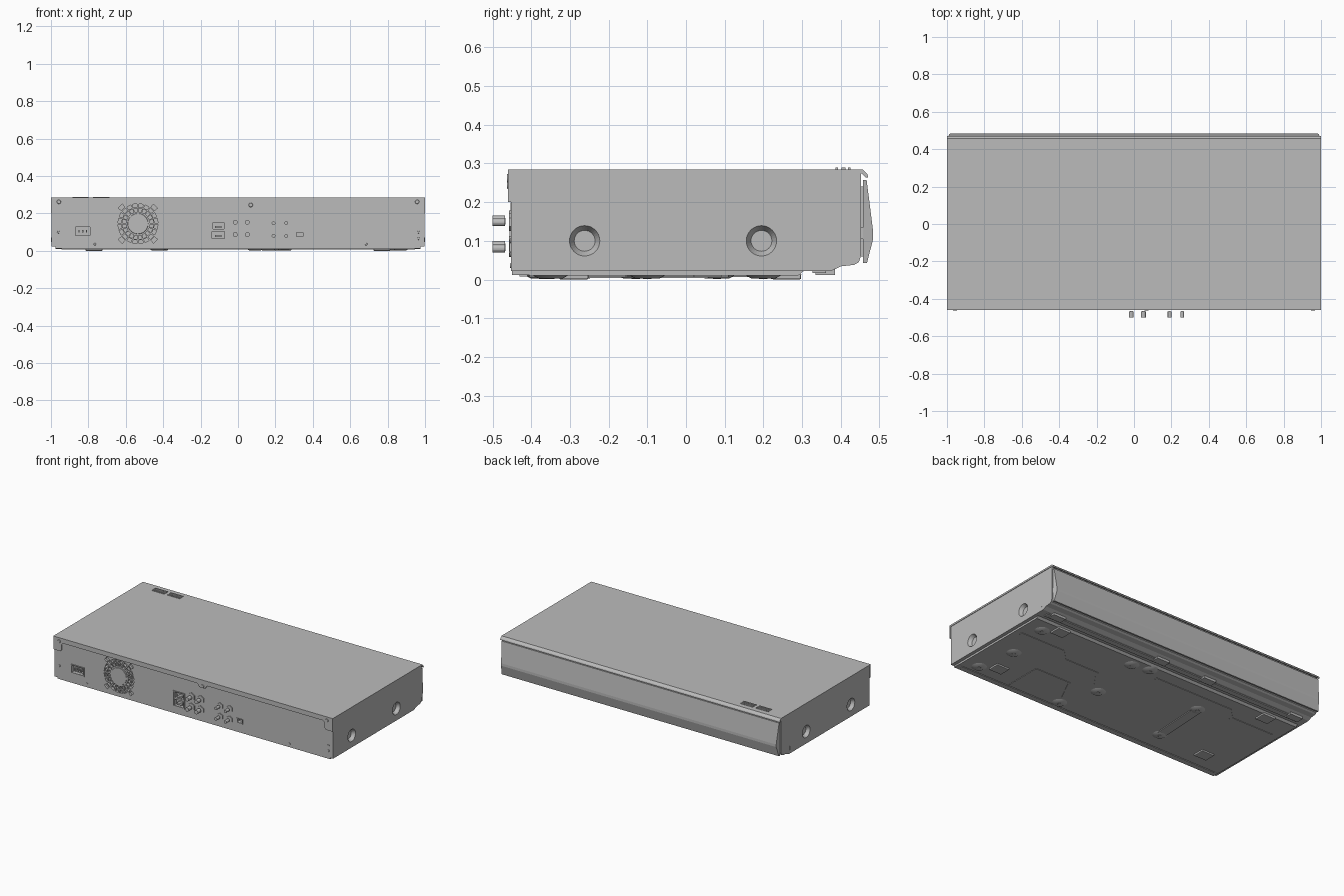
import bpy, bmesh, math
from mathutils import Vector, Matrix

old = bpy.data.objects.get("Cube")
if old:
    bpy.data.objects.remove(old, do_unlink=True)

grey = bpy.data.materials.new("metal grey")
grey.use_nodes = True
COLOUR = (0.5, 0.5, 0.5, 1)
grey.diffuse_color = COLOUR
grey.node_tree.nodes["Principled BSDF"].inputs["Base Color"].default_value = COLOUR


def finish(name, bm, smooth=False):
    bmesh.ops.recalc_face_normals(bm, faces=bm.faces)
    mesh = bpy.data.meshes.new(name)
    bm.to_mesh(mesh)
    bm.free()
    mesh.materials.append(grey)
    ob = bpy.data.objects.new(name, mesh)
    bpy.context.collection.objects.link(ob)
    if smooth:
        bpy.ops.object.select_all(action='DESELECT')
        ob.select_set(True)
        bpy.context.view_layer.objects.active = ob
        bpy.ops.object.shade_smooth_by_angle(angle=math.radians(35))
    return ob


def prism(bm, points, axis, a, b):
    """Extrude a 2D outline along an axis from a to b."""
    place = {'x': lambda p: (a, p[0], p[1]),
             'y': lambda p: (p[0], a, p[1]),
             'z': lambda p: (p[0], p[1], a)}[axis]
    face = bm.faces.new([bm.verts.new(place(p)) for p in points])
    new = bmesh.ops.extrude_face_region(bm, geom=[face])['geom']
    step = Vector([b - a if c == axis else 0 for c in 'xyz'])
    bmesh.ops.translate(bm, vec=step, verts=[v for v in new if isinstance(v, bmesh.types.BMVert)])


def rect(cx, cy, w, h):
    return [(cx - w/2, cy - h/2), (cx + w/2, cy - h/2), (cx + w/2, cy + h/2), (cx - w/2, cy + h/2)]


def cone(bm, start, end, r1, r2, n=32):
    """Round bar or cone between two points."""
    start, end = Vector(start), Vector(end)
    d = end - start
    m = Matrix.Translation((start + end) / 2) @ d.to_track_quat('Z', 'Y').to_matrix().to_4x4()
    bmesh.ops.create_cone(bm, cap_ends=True, segments=n, radius1=r1, radius2=r2, depth=d.length, matrix=m)


def cut(ob, bm):
    """Subtract the cutter mesh and remove it."""
    cutter = finish("cutter", bm)
    cutter.hide_render = True
    mod = ob.modifiers.new("cut", 'BOOLEAN')
    mod.operation, mod.solver, mod.object = 'DIFFERENCE', 'EXACT', cutter
    bpy.context.view_layer.objects.active = ob
    bpy.ops.object.modifier_apply(modifier=mod.name)
    bpy.data.objects.remove(cutter, do_unlink=True)


# Main case
REAR = -0.452
bm = bmesh.new()
prism(bm, [(REAR, .022), (.375, .022), (.40, .034), (.435, .038), (.447, .045),
           (.452, .06), (.452, .274), (REAR, .274)], 'x', -.997, .997)
case = finish("case", bm)

# Round recesses in both sides
bm = bmesh.new()
for side in (-1, 1):
    for y in (-.262, .195):
        cone(bm, (side * 1.002, y, .1), (side * .975, y, .1), .042, .027)
cut(case, bm)

# Rear openings: fan grille, power inlet, stacked sockets, small port
FAN_X, FAN_Z, SLOTS = -.535, .145, 20
bm = bmesh.new()
for r1, r2 in ((.064, .083), (.089, .107), (.113, .134)):
    for i in range(SLOTS):
        mid = 2 * math.pi * (i + .5) / SLOTS
        if max(abs(math.cos(mid)), abs(math.sin(mid))) * r2 > .112:
            continue
        half = math.pi / SLOTS * .72
        prism(bm, [(FAN_X + r * math.cos(mid + t), FAN_Z + r * math.sin(mid + t))
                   for r, t in ((r1, -half), (r2, -half), (r2, half), (r1, half))],
              'y', REAR - .01, REAR + .015)
for x, z, w, h in ((-.83, .105, .08, .045), (-.105, .133, .06, .035),
                   (-.105, .085, .066, .038), (.33, .088, .036, .02)):
    prism(bm, rect(x, z, w, h), 'y', REAR - .01, REAR + .02)
cut(case, bm)

# Fan hub ring and socket frames
bm = bmesh.new()
cone(bm, (FAN_X, REAR + .001, FAN_Z), (FAN_X, REAR - .002, FAN_Z), .056, .054)
finish("fan_hub", bm, True)
bm = bmesh.new()
for x, z, w, h, t in ((-.83, .105, .094, .058, .006), (-.105, .109, .084, .1, .006), (.33, .088, .046, .03, .004)):
    for s in (-1, 1):
        prism(bm, rect(x + s * (w - t) / 2, z, t, h), 'y', REAR, REAR - .004)
        prism(bm, rect(x, z + s * (h - t) / 2, w - 2 * t, t), 'y', REAR, REAR - .004)
finish("socket_frames", bm)
bm = bmesh.new()
for x in (-.85, -.83, -.81):
    prism(bm, rect(x, .105, .007, .014), 'y', REAR + .02, REAR)
for z in (.127, .08):
    prism(bm, rect(-.105, z, .036, .012), 'y', REAR + .02, REAR + .002)
finish("socket_contacts", bm)

# Round audio and video jacks
bm = bmesh.new()
for xs, r, out, zs in (((-.015, .05), .021, -.485, (.153, .087)), ((.19, .258), .017, -.479, (.148, .08))):
    for x in xs:
        for z in zs:
            cone(bm, (x, REAR, z), (x, REAR - .006, z), r + .005, r + .005, 6)
            cone(bm, (x, REAR, z), (x, out, z), r, r, 24)
jacks = finish("jacks", bm, True)
bm = bmesh.new()
for xs, r, zs in (((-.015, .05), .013, (.153, .087)), ((.19, .258), .01, (.148, .08))):
    for x in xs:
        for z in zs:
            cone(bm, (x, -.5, z), (x, -.468, z), r, r, 16)
cut(jacks, bm)
bm = bmesh.new()
for xs, out, zs in (((-.015, .05), -.482, (.153, .087)), ((.19, .258), -.476, (.148, .08))):
    for x in xs:
        for z in zs:
            cone(bm, (x, -.466, z), (x, out, z), .006, .006, 12)
finish("jack_pins", bm, True)

# Top cover with front lip, and rear lip with corner tabs
bm = bmesh.new()
prism(bm, [(-.46, .274), (.455, .274), (.465, .263), (.471, .264), (.469, .272),
           (.457, .285), (-.46, .285)], 'x', -1, 1)
finish("top_cover", bm)
half = [(1, .284), (1, .2), (.95, .2), (.942, .21), (.942, .245), (.93, .255)]
lip = half + [(.1, .255), (.085, .234), (.045, .234), (.03, .255)] + [(-x, z) for x, z in reversed(half)]
bm = bmesh.new()
prism(bm, lip, 'y', -.46, REAR + .001)
finish("rear_lip", bm)

# Screws on the rear
bm = bmesh.new()
for x, z, y in ((-.958, .262, -.46), (.958, .262, -.46), (.068, .245, -.46), (.685, .036, REAR),
                (-.96, .1, REAR), (.965, .1, REAR), (.965, .065, REAR), (-.765, .036, REAR)):
    r = .012 if abs(x) < .96 and z > .2 else .007
    cone(bm, (x, y + .001, z), (x, y - .003, z), r, r * .8, 12)
finish("rear_screws", bm, True)

# Raised vents on the top
bm = bmesh.new()
for x in (-.842, -.732):
    for y, w in ((.422, .006), (.407, .01), (.39, .006)):
        prism(bm, rect(x, y, .088, w), 'z', .284, .289)
finish("top_vents", bm)

# Fascia with a pointed face and bevelled ends
bm = bmesh.new()
prism(bm, [(.458, .257), (.467, .257), (.484, .122), (.484, .106), (.468, .043), (.458, .043)],
      'x', -.993, .993)
for v in bm.verts:
    if v.co.y > .48:
        v.co.x *= .991
finish("fascia", bm)
bm = bmesh.new()
prism(bm, rect(0, .15, 1.95, .18), 'y', .45, .46)
for s in (-1, 1):
    prism(bm, rect(s * .985, .12, .012, .03), 'y', .45, .46)
    prism(bm, rect(.364, .058, .003, .024), 'x', s * .99, s * .999)
finish("fascia_mounts", bm)

# Base plate and front rail underneath
bm = bmesh.new()
prism(bm, [(-.45, .03), (-.45, .012), (-.41, .012), (-.40, .010), (.29, .010), (.305, .023), (.305, .03)],
      'x', -.975, .975)
finish("base_plate", bm)
bm = bmesh.new()
prism(bm, rect(0, .345, 1.9, .035), 'z', .03, .017)
for x in (-.9, -.25, .1, .88):
    prism(bm, rect(x, .36, .09, .05), 'z', .035, .012)
finish("front_rail", bm)

# Feet pads
bm = bmesh.new()
for x in (-.77, .77):
    for y in (-.29, .26):
        prism(bm, rect(x, y, .09, .075), 'z', .015, 0)
feet = finish("feet", bm)
bev = feet.modifiers.new("round", 'BEVEL')
bev.width, bev.segments = .004, 2

# Pressed bosses, ridges and stiffening ribs in the base
bm = bmesh.new()
for x, y in ((.87, -.35), (.82, -.1), (.86, .2), (.25, -.37), (.16, -.13), (.21, .23),
             (.09, .25), (-.43, -.28), (-.41, .08)):
    cone(bm, (x, y, .013), (x, y, .002), .05, .03, 24)
    cone(bm, (x, y, .004), (x, y, .001), .012, .01, 12)
finish("base_bosses", bm, True)


def rib(bm, path, w, z):
    """Raised strip following a path on the underside."""
    for p, q in zip(path, path[1:]):
        p, q = Vector(p), Vector(q)
        n = Vector((p.y - q.y, q.x - p.x)).normalized() * w / 2
        e = (q - p).normalized() * w / 4
        prism(bm, [p - n - e, q - n + e, q + n + e, p + n - e], 'z', .012, z)


bm = bmesh.new()
rib(bm, [(-.43, -.28), (-.41, .08)], .06, .004)
rib(bm, [(.93, .1), (.62, .1), (.55, .03), (.3, .03), (.22, -.08)], .02, .007)
rib(bm, [(.6, -.4), (.6, -.16), (.35, -.16), (.28, -.3)], .016, .007)
rib(bm, [(0, .2), (-.55, .2), (-.62, .13), (-.92, .13)], .02, .007)
rib(bm, [(.94, -.42), (-.94, -.42)], .02, .008)
finish("base_ribs", bm)
